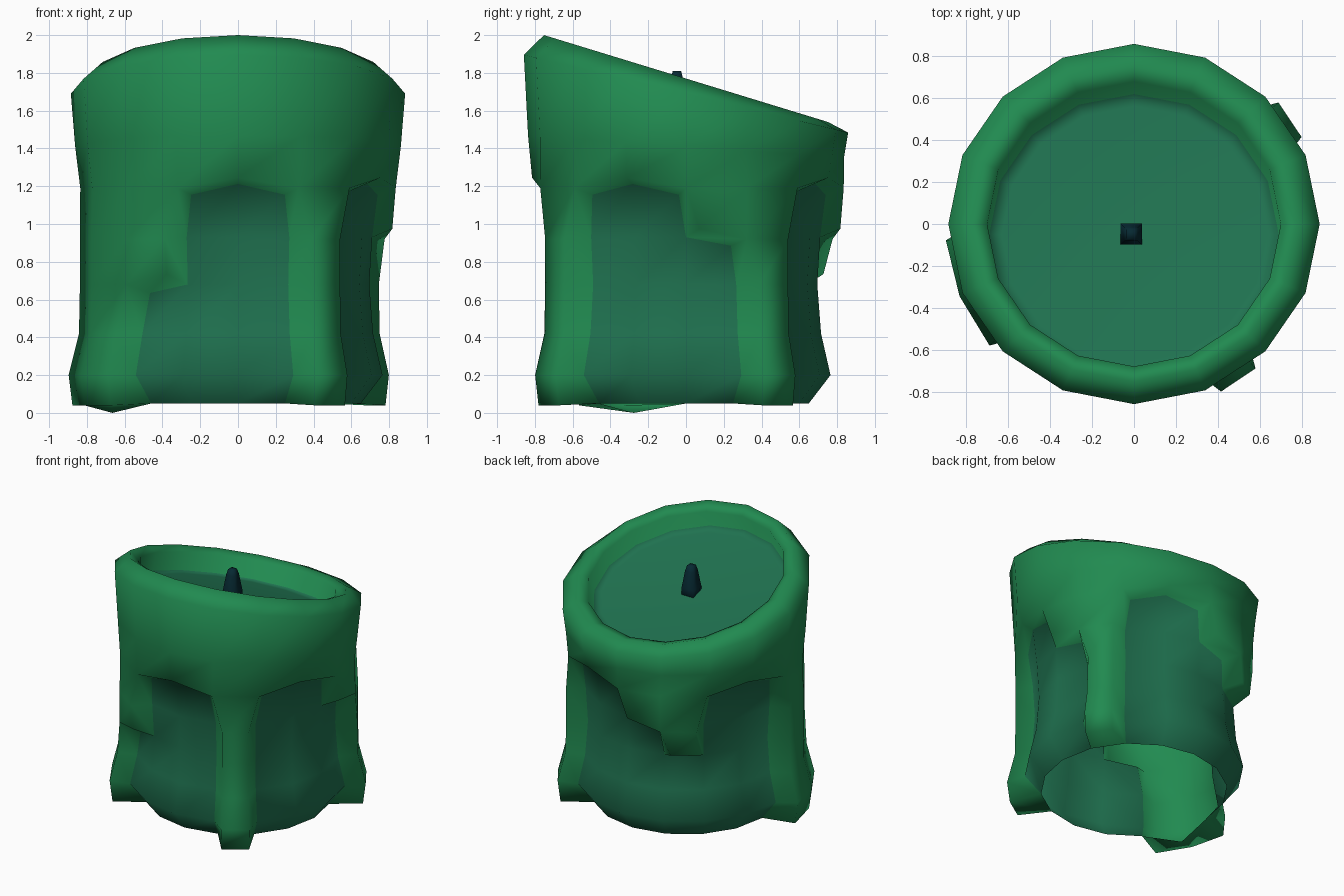
import bpy, bmesh, math
from mathutils import Vector

if "Cube" in bpy.data.objects:
    bpy.data.objects.remove(bpy.data.objects["Cube"])

N = 16


def material(name, rgb):
    m = bpy.data.materials.new(name)
    m.diffuse_color = (*rgb, 1)
    m.use_nodes = True
    m.node_tree.nodes["Principled BSDF"].inputs["Base Color"].default_value = m.diffuse_color
    return m


drip_green = material("drip green", (0.015, 0.255, 0.081))
wax_teal = material("wax teal", (0.014, 0.168, 0.080))
wick_dark = material("wick dark", (0.002, 0.022, 0.032))


def finish(name, bm, mats, angle):
    bmesh.ops.recalc_face_normals(bm, faces=bm.faces)
    me = bpy.data.meshes.new(name)
    bm.to_mesh(me)
    bm.free()
    for m in mats:
        me.materials.append(m)
    for p in me.polygons:
        p.use_smooth = True
    if angle:
        me.set_sharp_from_angle(angle=math.radians(angle))
    ob = bpy.data.objects.new(name, me)
    bpy.context.collection.objects.link(ob)
    return ob


def polar(r, k, z):
    a = 2 * math.pi * k / N
    return Vector((r * math.cos(a), r * math.sin(a), z))


# Candle: wax wall below ring 5, drips hang over it down to a ring per column
wall = [(0.65, 0.05), (0.765, 0.20), (0.715, 0.42), (0.695, 0.68), (0.71, 0.93), (0.74, 1.20)]
drip = [(0.88, 0.04), (0.90, 0.20), (0.845, 0.42), (0.84, 0.68), (0.84, 0.92), (0.835, 1.19)]
drip_end = [4, 0, 5, 5, 4, 3, 5, 5, 0, 0, 3, 5, 5, 0, 5, 5]
TOP = 5

bm = bmesh.new()
cache = {}


def is_drip(i, k):
    return i >= drip_end[k % N]


def body_vert(i, k):
    k %= N
    key = ("b", i, k)
    if key not in cache:
        r, z = wall[i]
        shift = 0
        if i == 0 and k == 9:      # lowest point under the wide drip
            r, z = 0.72, 0.0
        if i > 0:
            # round the inner corners of the bare wall
            open_r, open_l = not is_drip(i - 1, k), not is_drip(i - 1, k - 1)
            upper = is_drip(i, k) and is_drip(i, k - 1)
            if upper and open_r != open_l:
                shift = 0.13 * (open_r - open_l)
                z -= 0.045
            elif upper and open_r and open_l:
                z += 0.012
        cache[key] = bm.verts.new(polar(r, k + shift, z))
    return cache[key]


def drip_vert(i, k):
    k %= N
    key = ("d", i, k)
    if key not in cache:
        r, z = drip[i]
        rows = [j for j in (i - 1, i) if j >= 0]
        right = any(is_drip(j, k) for j in rows) if i < TOP else True
        left = any(is_drip(j, k - 1) for j in rows) if i < TOP else True
        below = i == 0 or is_drip(i - 1, k) or is_drip(i - 1, k - 1)
        shift = 0.22 * (right - left)
        if not below:
            z += 0.055
            r -= 0.02
        cache[key] = bm.verts.new(polar(r, k + shift, z))
    return cache[key]


def quad(vs, mat):
    f = bm.faces.new(vs)
    f.material_index = mat


for i in range(TOP):
    for k in range(N):
        fn = drip_vert if is_drip(i, k) else body_vert
        quad([fn(i, k), fn(i, k + 1), fn(i + 1, k + 1), fn(i + 1, k)], 0 if is_drip(i, k) else 1)
        # side walls of the drips
        if is_drip(i, k) != is_drip(i, k - 1):
            quad([body_vert(i, k), drip_vert(i, k), drip_vert(i + 1, k), body_vert(i + 1, k)], 0)
# undersides of the drips
for k in range(N):
    e = drip_end[k]
    quad([body_vert(e, k), body_vert(e, k + 1), drip_vert(e, k + 1), drip_vert(e, k)], 0)

# Tilted collar, rim and wax pool: radius, height at centre, slope along y, y shift
rings = [[drip_vert(TOP, k) for k in range(N)]]
for r, z, slope, dy in [(0.862, 1.41, 0.07, 0), (0.885, 1.69, 0.24, 0),
                        (0.775, 1.77, 0.306, 0), (0.70, 1.735, 0.305, 0),
                        (0.69, 1.615, 0.305, -0.05), (0.63, 1.605, 0.305, -0.05)]:
    ring = []
    for k in range(N):
        p = polar(r, k, 0)
        # front and back are slightly flatter than the sides
        y = p.y * 0.97
        ring.append(bm.verts.new((p.x, y + dy, z - slope * y)))
    rings.append(ring)
for n, (a, b) in enumerate(zip(rings, rings[1:])):
    for k in range(N):
        quad([a[k], a[(k + 1) % N], b[(k + 1) % N], b[k]], 1 if n == 5 else 0)
quad(rings[-1], 1)
finish("candle", bm, [drip_green, wax_teal], None)

# Wick: tapered square post
bm = bmesh.new()
prev = None
for h, z in [(0.052, 1.55), (0.050, 1.64), (0.032, 1.77), (0.022, 1.81)]:
    cur = [bm.verts.new((-0.013 + sx * h, -0.048 + sy * h, z))
           for sx, sy in ((-1, -1), (1, -1), (1, 1), (-1, 1))]
    if prev:
        for k in range(4):
            bm.faces.new([prev[k], prev[(k + 1) % 4], cur[(k + 1) % 4], cur[k]])
    else:
        bm.faces.new(cur[::-1])
    prev = cur
bm.faces.new(prev)
finish("wick", bm, [wick_dark], None)
